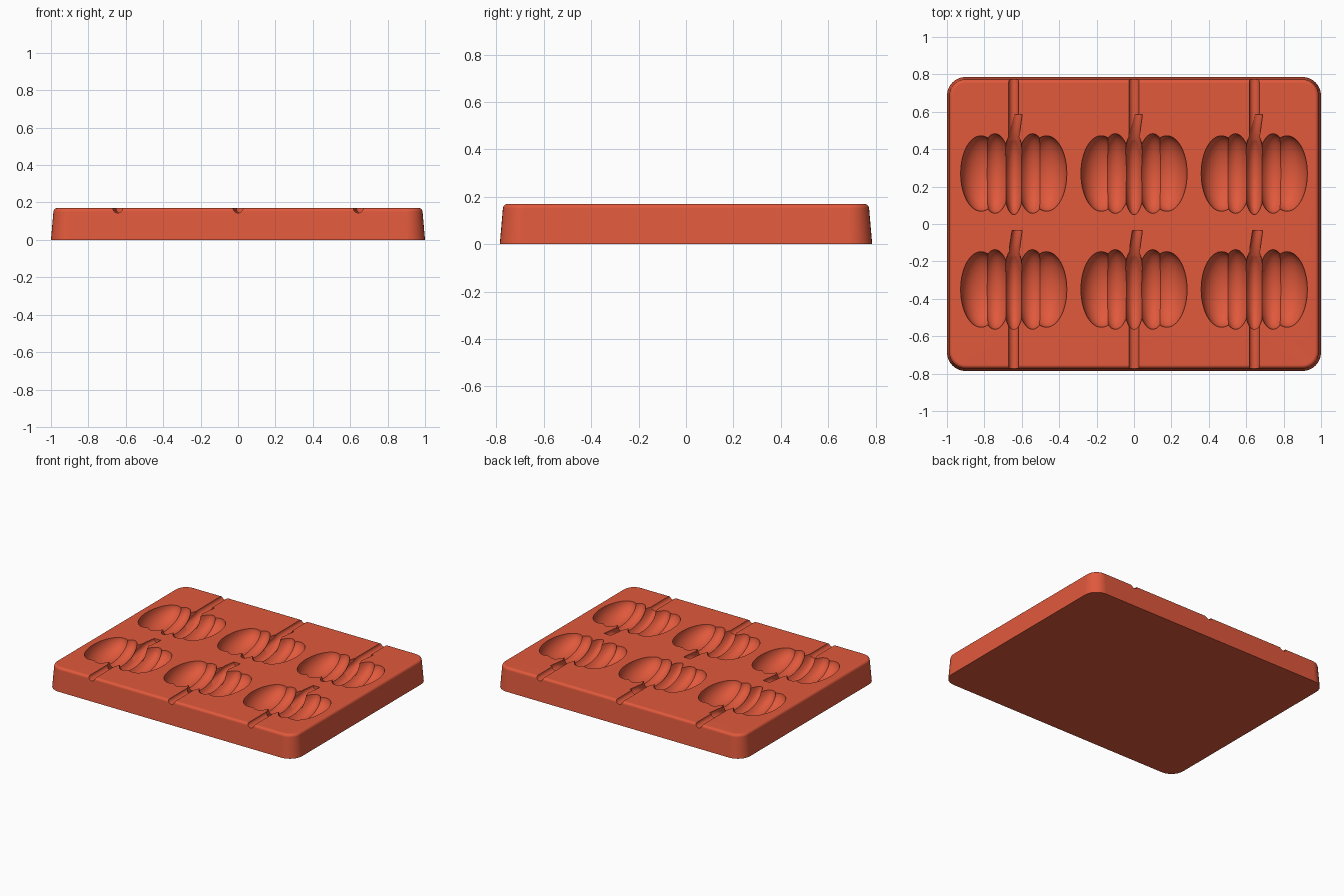
import bpy, bmesh, math
from mathutils import Matrix, Vector

old = bpy.data.objects.get("Cube")
if old:
    bpy.data.objects.remove(old, do_unlink=True)

TOP = 0.17
CENTRES = [(x, y) for x in (-0.643, 0, 0.643) for y in (-0.35, 0.27)]

red = bpy.data.materials.new("terracotta red silicone")
red.use_nodes = True
COLOUR = (0.75, 0.1, 0.045, 1)
red.diffuse_color = COLOUR
red.node_tree.nodes["Principled BSDF"].inputs["Base Color"].default_value = COLOUR


def loft(bm, rings):
    """Skin a list of equal point rings and cap both ends."""
    loops = [[bm.verts.new(p) for p in ring] for ring in rings]
    for a, b in zip(loops, loops[1:]):
        for i in range(len(a)):
            j = (i + 1) % len(a)
            bm.faces.new((a[i], a[j], b[j], b[i]))
    bm.faces.new(loops[0])
    bm.faces.new(loops[-1])


def finish(bm, name):
    bmesh.ops.recalc_face_normals(bm, faces=bm.faces)
    mesh = bpy.data.meshes.new(name)
    bm.to_mesh(mesh)
    bm.free()
    mesh.materials.append(red)
    obj = bpy.data.objects.new(name, mesh)
    bpy.context.collection.objects.link(obj)
    return obj


def rounded_rect(inset, z, steps=8):
    ring, r = [], 0.1 - inset
    for k, (sx, sy) in enumerate(((1, 1), (-1, 1), (-1, -1), (1, -1))):
        for i in range(steps + 1):
            a = (k + i / steps) * math.pi / 2
            ring.append((sx * 0.9 + r * math.cos(a), sy * 0.686 + r * math.sin(a), z))
    return ring


def circle(x, y, z, r, steps=24):
    turns = [math.tau * (i + 0.5) / steps for i in range(steps)]
    return [(x + r * math.cos(a), y, z + r * math.sin(a)) for a in turns]


# Tapered tray with a rounded upper rim
FILLET = 0.02
profile = [(0, 0)]
for i in range(6):
    a = i / 5 * math.pi / 2
    profile.append((0.013 + FILLET * (1 - math.cos(a)), TOP - FILLET * (1 - math.sin(a))))
bm = bmesh.new()
loft(bm, [rounded_rect(inset, z) for inset, z in profile])
tray = finish(bm, "mould_tray")
cutters = []

# Ribbed body cavities: offset sideways, then the three half sizes
LOBES = {"centre_lobe": (0, 0.06, 0.22, 0.12),
         "inner_lobe": (0.1, 0.085, 0.213, 0.12),
         "outer_lobe": (0.175, 0.109, 0.202, 0.11)}
for name, (offset, *size) in LOBES.items():
    bm = bmesh.new()
    for cx, cy in CENTRES:
        for side in ((-1, 1) if offset else (1,)):
            place = (Matrix.Translation((cx + side * offset, cy, TOP + 0.002))
                     @ Matrix.Diagonal((*size, 1)) @ Matrix.Rotation(math.pi / 2, 4, "X"))
            bmesh.ops.create_uvsphere(bm, u_segments=48, v_segments=28, radius=1, matrix=place)
    cutters.append(finish(bm, name + "_cutter"))

# Leaning stem cavities: sideways, along, height and radius
STEM = [(0, 0.1, -0.05, 0.05), (0, 0.18, -0.03, 0.036),
        (0.007, 0.24, -0.008, 0.029), (0.018, 0.315, -0.002, 0.027)]
bm = bmesh.new()
for cx, cy in CENTRES:
    loft(bm, [circle(cx + x, cy + y, TOP + z, r) for x, y, z, r in STEM])
cutters.append(finish(bm, "stem_cutter"))

# Stick grooves running out through the front and back rims
bm = bmesh.new()
for cx, cy in CENTRES:
    s = 1 if cy > 0 else -1
    inner = 0.46 if s > 0 else 0.5
    loft(bm, [circle(cx, s * y, TOP + 0.001, 0.027) for y in (inner, 0.9)])
cutters.append(finish(bm, "stick_groove_cutter"))

# Carve the tray, then discard the cutters
bpy.context.view_layer.objects.active = tray
for cutter in cutters:
    cutter.hide_render = True
    mod = tray.modifiers.new(cutter.name, "BOOLEAN")
    mod.operation = "DIFFERENCE"
    mod.solver = "EXACT"
    mod.object = cutter
    bpy.ops.object.modifier_apply(modifier=mod.name)
    bpy.data.objects.remove(cutter, do_unlink=True)

# Smooth curves with crisp cavity edges
bpy.ops.object.select_all(action="DESELECT")
tray.select_set(True)
bpy.ops.object.shade_smooth_by_angle(angle=math.radians(30))
weighted = tray.modifiers.new("even_normals", "WEIGHTED_NORMAL")
weighted.keep_sharp = True
